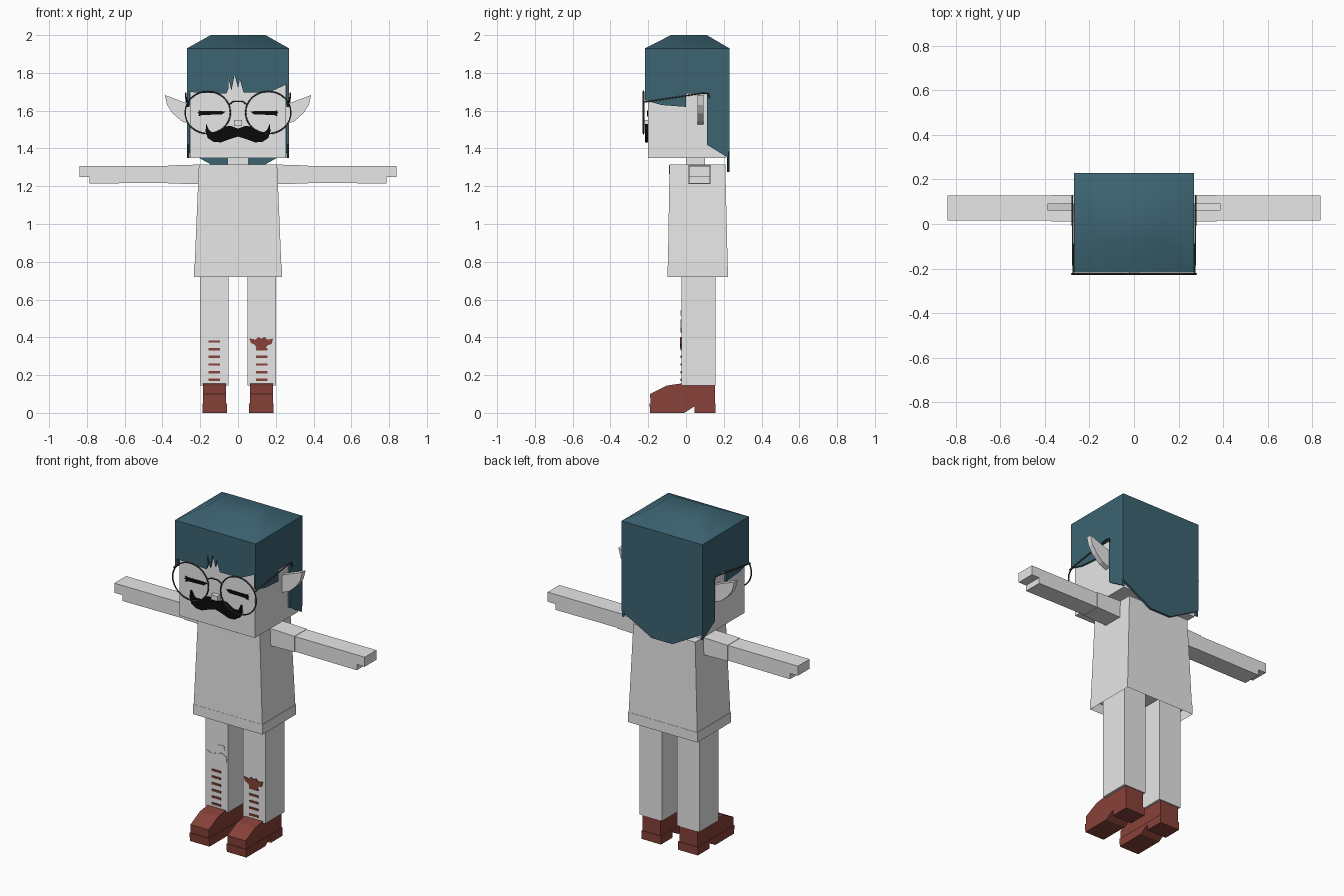
import bpy, bmesh, math

cube = bpy.data.objects.get("Cube")
if cube:
    bpy.data.objects.remove(cube)


def material(name, rgb):
    m = bpy.data.materials.new(name)
    m.use_nodes = True
    m.diffuse_color = (*rgb, 1)
    m.node_tree.nodes["Principled BSDF"].inputs["Base Color"].default_value = (*rgb, 1)
    return m


GREY = material("light grey", (0.8, 0.8, 0.8))
TEAL = material("dark teal", (0.045, 0.127, 0.168))
BROWN = material("red brown", (0.242, 0.054, 0.041))
BLACK = material("black", (0.003, 0.003, 0.003))
METAL = material("dark metal", (0.06, 0.06, 0.06))


def finish(name, bm, mat):
    bmesh.ops.recalc_face_normals(bm, faces=bm.faces)
    mesh = bpy.data.meshes.new(name)
    bm.to_mesh(mesh)
    bm.free()
    mesh.materials.append(mat)
    ob = bpy.data.objects.new(name, mesh)
    bpy.context.collection.objects.link(ob)
    return ob


def prism(name, pts, axis, lo, hi, mat):
    """Extrude a flat outline along an axis from lo to hi."""
    place = {"x": lambda p, d: (d, *p), "y": lambda p, d: (p[0], d, p[1])}[axis]
    bm = bmesh.new()
    face = bm.faces.new([bm.verts.new(place(p, lo)) for p in pts])
    ext = bmesh.ops.extrude_face_region(bm, geom=[face])
    shift = place((0, 0), hi - lo)
    bmesh.ops.translate(bm, vec=shift, verts=[v for v in ext["geom"] if isinstance(v, bmesh.types.BMVert)])
    return finish(name, bm, mat)


def frustum(name, low, high, mat, hollow=0):
    """Join two level rectangles, each given as (x0, x1, y0, y1, z)."""
    bm = bmesh.new()
    rings = [[bm.verts.new((x, y, z)) for x, y in ((a, c), (b, c), (b, d), (a, d))]
             for a, b, c, d, z in (low, high)]
    base = bm.faces.new(rings[0])
    bm.faces.new(rings[1])
    for i in range(4):
        j = (i + 1) % 4
        bm.faces.new((rings[0][i], rings[0][j], rings[1][j], rings[1][i]))
    if hollow:
        bmesh.ops.inset_region(bm, faces=[base], thickness=hollow)
        bmesh.ops.translate(bm, vec=(0, 0, 0.06), verts=base.verts)
    return finish(name, bm, mat)


def box(name, x0, x1, y0, y1, z0, z1, mat):
    return frustum(name, (x0, x1, y0, y1, z0), (x0, x1, y0, y1, z1), mat)


def wire(name, pts, radius, closed=False):
    cu = bpy.data.curves.new(name, "CURVE")
    cu.dimensions = "3D"
    cu.bevel_depth = radius
    cu.bevel_resolution = 1
    sp = cu.splines.new("POLY")
    sp.points.add(len(pts) - 1)
    for p, co in zip(sp.points, pts):
        p.co = (*co, 1)
    sp.use_cyclic_u = closed
    cu.materials.append(METAL)
    ob = bpy.data.objects.new(name, cu)
    bpy.context.collection.objects.link(ob)
    bpy.ops.object.select_all(action="DESELECT")
    ob.select_set(True)
    bpy.context.view_layer.objects.active = ob
    bpy.ops.object.convert(target="MESH")
    bpy.ops.object.shade_smooth()


def flip(pts, s):
    return [(s * x, z) for x, z in pts]


# Head, neck and nose
box("head", -0.253, 0.253, -0.2, 0.213, 1.35, 1.92, GREY)
box("neck", -0.055, 0.055, 0, 0.1, 1.3, 1.36, GREY)
box("nose", -0.022, 0.022, -0.228, -0.195, 1.52, 1.55, GREY)

# Hair: smooth crown, cut fringe, side panels and hanging back
crown = frustum("hair_crown", (-0.27, 0.27, -0.217, 0.23, 1.93), (-0.145, 0.145, -0.08, 0.11, 2), TEAL)
for p in crown.data.polygons:
    p.use_smooth = abs(p.center.z - 1.93) > 0.001
fringe = [(-0.27, 1.93), (-0.27, 1.70), (-0.2, 1.695), (-0.062, 1.69), (-0.05, 1.72), (-0.052, 1.78),
          (-0.035, 1.705), (-0.018, 1.79), (0, 1.72), (0.01, 1.765), (0.03, 1.695),
          (0.16, 1.695), (0.27, 1.745), (0.27, 1.93)]
prism("hair_fringe", fringe, "y", -0.217, -0.205, TEAL)
side = [(-0.217, 1.93), (-0.217, 1.655), (-0.13, 1.63), (0, 1.62), (0, 1.69), (0.11, 1.69),
        (0.11, 1.42), (0.225, 1.35), (0.225, 1.93)]
back = [(-0.27, 1.93), (-0.27, 1.385), (-0.07, 1.275), (0.07, 1.275), (0.27, 1.385), (0.27, 1.93)]
prism("hair_back", back, "y", 0.217, 0.23, TEAL)

# Moustache
half = [(0.04, 1.52), (0.07, 1.515), (0.105, 1.49), (0.14, 1.487), (0.155, 1.50), (0.168, 1.53),
        (0.172, 1.49), (0.16, 1.455), (0.13, 1.435), (0.09, 1.432), (0.05, 1.447)]
tash = [(0, 1.505)] + half + [(0, 1.463)] + flip(half[::-1], -1)
prism("moustache", tash, "y", -0.218, -0.198, BLACK)

# Tunic with hollow hem and a neckline
frustum("tunic", (-0.232, 0.232, -0.097, 0.222, 0.72), (-0.207, 0.207, -0.087, 0.208, 1.315), GREY, 0.015)
arc = [(0.08 * math.cos(a), 1.312 + 0.046 * math.sin(a))
       for a in (math.pi * (1 + i / 12) for i in range(13))]
prism("neckline", arc, "y", -0.091, -0.083, GREY)

# Paired parts
sole = [(-0.19, 0), (-0.193, 0.05), (0.157, 0.05), (0.157, 0), (0.045, 0), (0.045, 0.035), (-0.01, 0)]
upper = [(-0.188, 0.045), (-0.19, 0.1), (-0.1, 0.145), (-0.03, 0.155), (0.153, 0.15), (0.153, 0.045)]
ear = [(0.25, 1.63), (0.3, 1.65), (0.388, 1.683), (0.375, 1.63), (0.345, 1.585), (0.3, 1.545), (0.25, 1.525)]
hand = [(0.36, 1.217), (0.785, 1.215), (0.785, 1.25), (0.838, 1.25), (0.838, 1.308), (0.36, 1.308)]
sleeve = [(0.19, 1.21), (0.37, 1.215), (0.37, 1.31), (0.19, 1.315)]
eye = [(0.065, 1.595), (0.085, 1.58), (0.19, 1.577), (0.212, 1.57), (0.205, 1.583), (0.217, 1.588),
       (0.205, 1.593), (0.212, 1.602), (0.19, 1.597), (0.09, 1.598)]
for s, tag in ((1, "left"), (-1, "right")):
    prism(tag + "_hair_side", side, "x", s * 0.258, s * 0.27, TEAL)
    prism(tag + "_ear", flip(ear, s), "y", 0.06, 0.092, GREY)
    prism(tag + "_closed_eye", flip(eye, s), "y", -0.206, -0.198, BLACK)
    prism(tag + "_arm", flip(hand, s), "y", 0.015, 0.127, GREY)
    prism(tag + "_sleeve", flip(sleeve, s), "y", 0.012, 0.131, GREY)
    x0, x1 = sorted((s * 0.05, s * 0.2))
    box(tag + "_leg", x0, x1, -0.025, 0.157, 0.145, 0.8, GREY)
    prism(tag + "_boot_sole", sole, "x", s * 0.058, s * 0.189, BROWN)
    prism(tag + "_boot_upper", upper, "x", s * 0.063, s * 0.185, BROWN)
    # Laces up the shin
    for i in range(6 if s < 0 else 5):
        z = 0.175 + i * 0.0405
        box(f"{tag}_lace_{i + 1}", s * 0.125 - 0.03, s * 0.125 + 0.03, -0.03, -0.024, z - 0.006, z + 0.006, BROWN)
    # Spectacles
    ring = [(s * 0.16 + 0.12 * math.cos(a), -0.225, 1.59 + 0.112 * math.sin(a))
            for a in (math.tau * i / 32 for i in range(32))]
    wire(tag + "_spectacle_rim", ring, 0.004, True)
    wire(tag + "_spectacle_temple", [(s * 0.273, -0.225, 1.645), (s * 0.277, 0.09, 1.693),
                                     (s * 0.277, 0.118, 1.69), (s * 0.277, 0.125, 1.665)], 0.004)
wire("spectacle_bridge", [(-0.048, -0.225, 1.632), (-0.025, -0.225, 1.648),
                          (0.025, -0.225, 1.648), (0.048, -0.225, 1.632)], 0.004)

# Bow on the left shin, torn patches on the right knee
bow = [(0.06, 0.395), (0.095, 0.388), (0.105, 0.402), (0.125, 0.394), (0.14, 0.403), (0.155, 0.388),
       (0.186, 0.393), (0.178, 0.365), (0.155, 0.357), (0.145, 0.34), (0.1, 0.34), (0.09, 0.36), (0.068, 0.37)]
prism("bow", bow, "y", -0.031, -0.024, BROWN)
tear = [(-0.19, 0.49), (-0.16, 0.478), (-0.12, 0.485), (-0.09, 0.495), (-0.06, 0.48), (-0.055, 0.45),
        (-0.075, 0.43), (-0.12, 0.425), (-0.17, 0.43), (-0.185, 0.45)]
prism("knee_patch", tear, "y", -0.028, -0.024, GREY)
prism("small_patch", [(-0.135, 0.515), (-0.115, 0.54), (-0.075, 0.542), (-0.07, 0.515)], "y", -0.028, -0.024, GREY)
